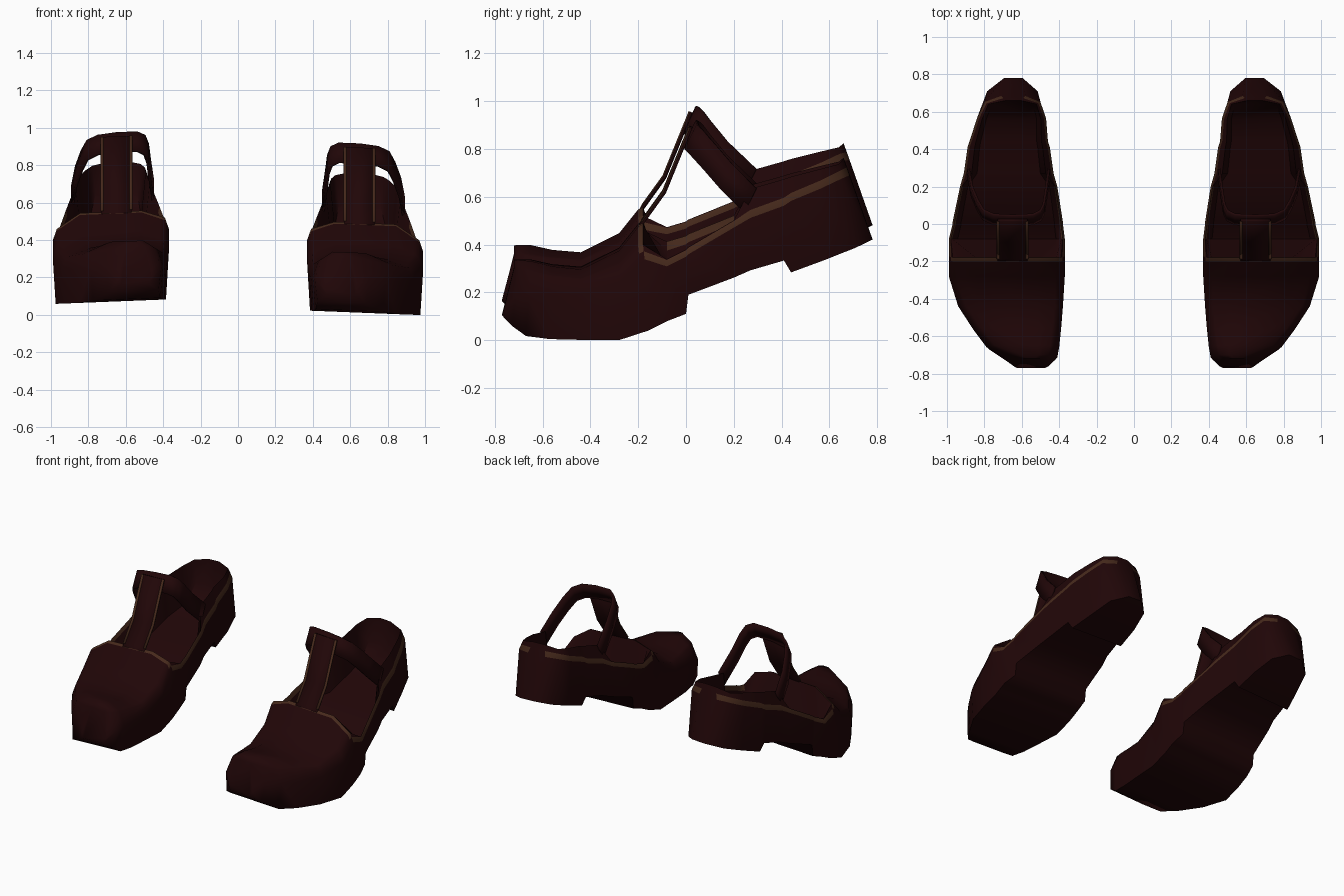
import bpy, bmesh, math
from mathutils import Vector

if "Cube" in bpy.data.objects:
    bpy.data.objects.remove(bpy.data.objects["Cube"])


def material(name, color):
    m = bpy.data.materials.new(name)
    m.use_nodes = True
    m.diffuse_color = color
    bsdf = m.node_tree.nodes["Principled BSDF"]
    bsdf.inputs["Base Color"].default_value = color
    bsdf.inputs["Roughness"].default_value = 1
    bsdf.inputs["Specular IOR Level"].default_value = 0
    return m


LEATHER = material("dark_brown_leather", (0.0145, 0.0018, 0.0022, 1))
TRIM = material("tan_trim", (0.06, 0.022, 0.011, 1))

# Shoe sections from toe to heel, in hundredths:
# y, lean, inner x, outer x, sole z, side z, rim z, top or insole z
SECTIONS = [
    (-77, 5, 46, 64, 9, 12, 28, 32),
    (-73, 3, 41, 70, 5, 17, 28, 32),
    (-67, 2, 40, 79, 1, 18, 27, 32),
    (-57, 1, 39, 86, 0, 18, 26, 30),
    (-44, 0, 38, 94, 0, 19, 25, 29),
    (-28, 0, 37, 99, 0, 24, 31, 37),
    (-16, -4, 37, 99, 4, 33, 39, 47),
    (-14, -4, 37, 99, 5, 34, 40, 48),
    (-8, 0, 37, 99, 8, 31, 34, 20),
    (0, 0, 38, 97, 11, 35, 38, 24),
    (1, 0, 38, 97, 19, 36, 39, 25),
    (20, 0, 41, 93, 26, 47, 50, 34),
    (27, 0, 43, 91, 29, 51, 63, 36),
    (41, 0, 45, 89, 33, 56, 67, 41),
    (44, 0, 46, 88, 28, 58, 68, 42),
    (58, -2, 47, 84, 33, 63, 71, 46),
    (71, -7, 50, 80, 38, 67, 73, 58),
    (78, -12, 58, 71, 41, 68, 75, 75),
]
VAMP_EDGE = 7
OPENING_END = 11


def section(row):
    """Ring over both sides: sole, side, stripe, rim, lining edge, top."""
    y, lean, xi, xo, zb, zm, zr, zt = (v / 100 for v in row)
    width = xo - xi
    rim = min(0.35 * (zr - zm), 0.2 * width)
    top = rim + (0.2 if zt > zr else 0.06) * width
    mid_y = y + lean * (zm - zb) / (zr - zb)
    # The inner side of the opening stands a little higher
    raised = max(0, 0.05 - 0.2 * abs(y + 0.08))

    def half(x, sign, lift):
        side = Vector((x, mid_y, zm + lift))
        edge = Vector((x + sign * rim, y + lean, zr + lift))
        crown = Vector((x + sign * top, y + lean, zt))
        stripe = side.lerp(edge, min(0.9, 0.033 / (zr - zm)))
        return [Vector((x + sign * 0.015, y, zb)), side, stripe, edge,
                edge.lerp(crown, 0.2), crown]

    return half(xi, 1, raised) + half(xo, -1, 0)[::-1]


def is_trim(r, i):
    """Piping: side stripe to the heel, vamp edge and rim of the opening."""
    s = min(i, 10 - i)
    return ((s == 1 and r >= VAMP_EDGE) or (s >= 2 and r == VAMP_EDGE - 1)
            or (s == 3 and VAMP_EDGE < r < OPENING_END))


def place(p, side):
    """Roll the shoe slightly outward and put it on its side of the pair."""
    lift = 0.04 * (0.95 - p.x) + (0.06 if side < 0 else 0)
    return (p.x * side, p.y, max(0, p.z + lift))


def finish(name, bm, mats, angle):
    bmesh.ops.recalc_face_normals(bm, faces=bm.faces)
    mesh = bpy.data.meshes.new(name)
    bm.to_mesh(mesh)
    bm.free()
    for m in mats:
        mesh.materials.append(m)
    ob = bpy.data.objects.new(name, mesh)
    bpy.context.collection.objects.link(ob)
    bpy.ops.object.select_all(action="DESELECT")
    ob.select_set(True)
    bpy.context.view_layer.objects.active = ob
    bpy.ops.object.shade_smooth_by_angle(angle=math.radians(angle))
    return ob


def shoe_body(name, side):
    bm = bmesh.new()
    loops = [[bm.verts.new(place(p, side)) for p in section(r)] for r in SECTIONS]
    n = len(loops[0])
    for r, (a, b) in enumerate(zip(loops, loops[1:])):
        for i in range(n):
            j = (i + 1) % n
            face = bm.faces.new((a[i], a[j], b[j], b[i]))
            face.material_index = int(is_trim(r, i))
    bm.faces.new(loops[0])
    bm.faces.new(loops[-1])
    return finish(name, bm, (LEATHER, TRIM), 65)


def ribbon(name, path, half, side, mat, thickness):
    """Flat band along a path, widened by the half vector."""
    bm = bmesh.new()
    half = Vector(half)
    pairs = [[bm.verts.new(place(Vector(p) + s * half, side)) for s in (-1, 1)]
             for p in path]
    for a, b in zip(pairs, pairs[1:]):
        bm.faces.new((a[0], a[1], b[1], b[0]))
    ob = finish(name, bm, (mat,), 40)
    solid = ob.modifiers.new("thickness", "SOLIDIFY")
    solid.thickness = thickness
    solid.offset = 0
    return ob


# Centre line of the front strap (y, z) and of the ankle strap (x, y, z)
FRONT = [(-0.23, 0.405), (-0.18, 0.485), (-0.09, 0.61), (0.02, 0.88)]
ANKLE = [(0.455, 0.27, 0.585), (0.472, 0.15, 0.7), (0.483, 0.08, 0.785),
         (0.5, 0.045, 0.83), (0.54, 0.025, 0.85), (0.65, 0.02, 0.85),
         (0.75, 0.025, 0.84), (0.805, 0.05, 0.815), (0.835, 0.1, 0.76),
         (0.865, 0.17, 0.68), (0.885, 0.27, 0.58)]

for side, label in ((1, "left"), (-1, "right")):
    shoe_body(label + "_shoe_body", side)

    # Straps
    ribbon(label + "_front_strap", [(0.65, y, z) for y, z in FRONT],
           (0.08, 0, 0), side, LEATHER, 0.014)
    ribbon(label + "_ankle_strap", ANKLE, (0, 0.025, 0.052), side, LEATHER, 0.014)

    # Tan piping on both edges of the front strap
    for x in (0.573, 0.727):
        ribbon(label + "_strap_piping", [(x, y - 0.006, z + 0.002) for y, z in FRONT[1:]],
               (0.008, 0, 0), side, TRIM, 0.006)
